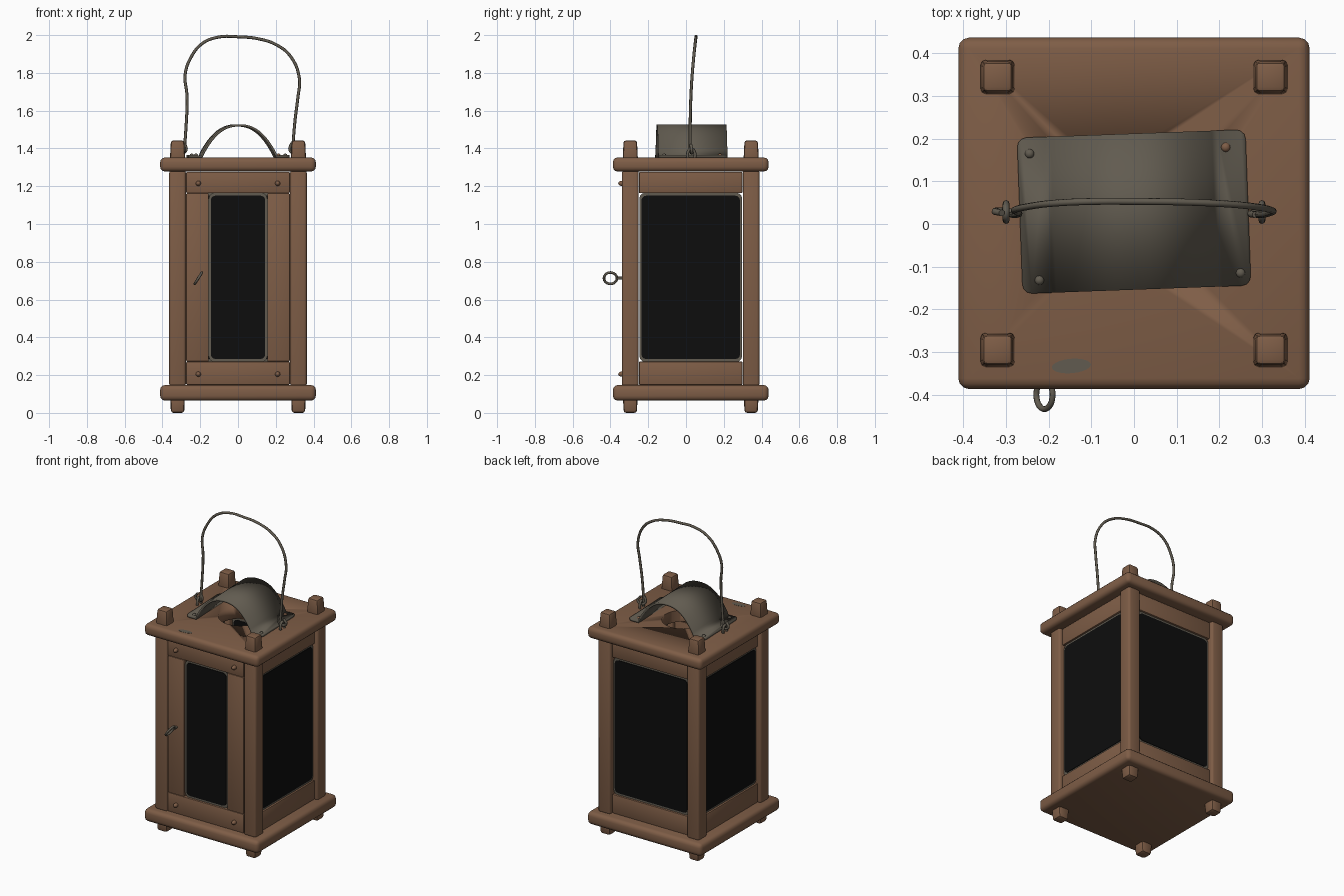
import bpy, bmesh, math
from mathutils import Matrix, Vector

old = bpy.data.objects.get("Cube")
if old:
    bpy.data.objects.remove(old, do_unlink=True)


def material(name, rgb):
    m = bpy.data.materials.new(name)
    m.use_nodes = True
    m.diffuse_color = (*rgb, 1)
    m.node_tree.nodes["Principled BSDF"].inputs["Base Color"].default_value = (*rgb, 1)
    return m


WOOD = material("brown wood", (0.21, 0.11, 0.062))
METAL = material("grey metal", (0.12, 0.105, 0.08))
GLASS = material("black glass", (0.004, 0.004, 0.004))
BODY = Matrix.Translation((0, 0.025, 0))


def finish(name, bm, mat, M=Matrix()):
    bm.transform(M)
    bmesh.ops.recalc_face_normals(bm, faces=bm.faces)
    me = bpy.data.meshes.new(name)
    bm.to_mesh(me)
    bm.free()
    me.materials.append(mat)
    ob = bpy.data.objects.new(name, me)
    bpy.context.collection.objects.link(ob)
    bpy.ops.object.select_all(action="DESELECT")
    ob.select_set(True)
    bpy.context.view_layer.objects.active = ob
    bpy.ops.object.shade_smooth_by_angle(angle=math.radians(40))
    return ob


def box(name, lo, hi, mat, bevel=0.0, M=BODY, segs=2, taper=1.0, upright=None):
    """Bevelled box; upright = axis whose parallel edges alone are rounded."""
    lo, hi = Vector(lo), Vector(hi)
    bm = bmesh.new()
    bmesh.ops.create_cube(bm, size=1)
    for v in bm.verts:
        if v.co.z > 0:
            v.co.x *= taper
            v.co.y *= taper
    bm.transform(Matrix.Translation((lo + hi) / 2) @ Matrix.Diagonal((*(hi - lo), 1)))
    if bevel:
        edges = [e for e in bm.edges if upright is None or
                 abs((e.verts[0].co - e.verts[1].co).normalized()[upright]) > 0.9]
        bmesh.ops.bevel(bm, geom=edges, offset=bevel, segments=segs, profile=0.5, affect="EDGES")
    return finish(name, bm, mat, M)


def dome(name, M, radius, height, mat):
    bm = bmesh.new()
    bmesh.ops.create_uvsphere(bm, u_segments=12, v_segments=8, radius=1)
    return finish(name, bm, mat, M @ Matrix.Diagonal((radius, radius, height, 1)))


def wire(name, pts, radius, closed=False):
    cu = bpy.data.curves.new(name, "CURVE")
    cu.dimensions = "3D"
    cu.bevel_depth, cu.bevel_resolution = radius, 2
    cu.resolution_u = 5
    cu.use_fill_caps = True
    sp = cu.splines.new("BEZIER")
    sp.bezier_points.add(len(pts) - 1)
    for bp, p in zip(sp.bezier_points, pts):
        bp.co = p
        bp.handle_left_type = bp.handle_right_type = "AUTO"
    sp.use_cyclic_u = closed
    cu.materials.append(METAL)
    ob = bpy.data.objects.new(name, cu)
    bpy.context.collection.objects.link(ob)


def ring(name, centre, a, b, radius):
    """Closed wire loop spanned by the half axes a and b."""
    c, a, b = Vector(centre), Vector(a), Vector(b)
    angles = [math.tau * i / 10 for i in range(10)]
    wire(name, [c + a * math.cos(t) + b * math.sin(t) for t in angles], radius, True)


# Base and roof boards, the roof with a smoke hole
box("base_board", (-0.412, -0.412, 0.065), (0.412, 0.412, 0.147), WOOD, 0.025, segs=3)
roof = box("roof_board", (-0.412, -0.412, 1.278), (0.412, 0.412, 1.352), WOOD, 0.025, segs=3)
bm = bmesh.new()
bmesh.ops.create_cone(bm, cap_ends=True, segments=32, radius1=0.13, radius2=0.13, depth=0.4)
cutter = finish("hole_cutter", bm, WOOD, BODY @ Matrix.Translation((0, 0, 1.3)))
cutter.hide_render = True
cut = roof.modifiers.new("smoke_hole", "BOOLEAN")
cut.operation, cut.solver, cut.object = "DIFFERENCE", "EXACT", cutter
bpy.context.view_layer.objects.active = roof
bpy.ops.object.modifier_apply(modifier=cut.name)
bpy.data.objects.remove(cutter, do_unlink=True)

# Corner posts with their pegs above the roof and feet below the base
for sx, side in ((-1, "right"), (1, "left")):
    for sy, end in ((-1, "front"), (1, "back")):
        tag = f"{end}_{side}"
        at = BODY @ Matrix.Translation((sx * 0.32, sy * 0.32, 0))
        box("post_" + tag, (-0.044, -0.044, 0.14), (0.044, 0.044, 1.285), WOOD, 0.014, at, 3)
        box("peg_" + tag, (-0.041, -0.041, 1.33), (0.041, 0.041, 1.442), WOOD, 0.012, at, taper=0.86)
        flip = at @ Matrix.Translation((0, 0, 0.09)) @ Matrix.Rotation(math.pi, 4, "X")
        box("foot_" + tag, (-0.039, -0.039, 0), (0.039, 0.039, 0.09), WOOD, 0.014, flip, taper=0.9)


def panel(tag, angle, half, face, stile):
    """Framed pane between two posts; half = half width of the pane opening."""
    M = BODY @ Matrix.Rotation(angle, 4, "Z")
    w, back = 0.274, 0.3 - face
    for part, z0, z1 in (("bottom", 0.148, 0.272), ("top", 1.163, 1.276)):
        box(f"{tag}_{part}_rail", (-w, -face, z0), (w, -0.3, z1), WOOD, 0.006, M)
    for part, s in (("first", -1), ("second", 1)):
        u0, u1 = sorted((s * half, s * w))
        if stile:
            box(f"{tag}_{part}_stile", (u0, -face, 0.272), (u1, -0.3, 1.163), WOOD, 0.005, M)
    box(tag + "_pane_rim", (-half, 0.012 - face, 0.27), (half, -0.305, 1.165), METAL,
        0.03, M, 3, upright=1)
    box(tag + "_glass", (-half + 0.011, 0.008 - face, 0.285), (half - 0.011, -0.302, 1.15), GLASS,
        0.025, M, 3, upright=1)


panel("door", 0, 0.155, 0.36, True)
panel("left_side", math.pi / 2, 0.272, 0.345, False)
panel("back", math.pi, 0.272, 0.345, False)
panel("right_side", -math.pi / 2, 0.272, 0.345, False)

# Door nails
for x in (-0.21, 0.21):
    for z in (0.205, 1.215):
        at = Matrix.Translation((x, -0.337, z)) @ Matrix.Rotation(math.pi / 2, 4, "X")
        dome("door_nail", at, 0.014, 0.022, WOOD)

# Door pull: a tilted ring on a short shank
ring("door_pull_ring", (-0.21, -0.4, 0.713), (0, -0.034, 0), (0.019, 0, 0.03), 0.007)
wire("door_pull_shank", [(-0.21, -0.368, 0.713), (-0.21, -0.33, 0.713)], 0.008)

# Arched smoke hood over the hole
HOOD = Matrix.Translation((0, 0.029, 0)) @ Matrix.Rotation(math.radians(2.1), 4, "Z")
steps = [i / 12 for i in range(-12, 13)]
profile = [(-0.268, 1.353)] + [(0.195 * t, 1.353 + 0.163 * (1 - abs(t) ** 2.4)) for t in steps]
profile.append((0.268, 1.353))
bm = bmesh.new()
rows = [[bm.verts.new((x, y, z)) for x, z in profile] for y in (-0.183, 0.183)]
for i in range(len(profile) - 1):
    bm.faces.new((rows[0][i], rows[0][i + 1], rows[1][i + 1], rows[1][i]))
corners = [row[i] for row in rows for i in (0, -1)]
bmesh.ops.bevel(bm, geom=corners, offset=0.022, segments=3, profile=0.5, affect="VERTICES")
hood = finish("smoke_hood", bm, METAL, HOOD)
thick = hood.modifiers.new("sheet", "SOLIDIFY")
thick.thickness, thick.offset = 0.012, 1 if hood.data.polygons[0].normal.z > 0 else -1

# Hood rivets
for x, y, mat in ((-0.245, 0.165, METAL), (0.215, 0.18, WOOD),
                  (-0.222, -0.132, METAL), (0.25, -0.115, METAL)):
    dome("hood_rivet", Matrix.Translation((x, y, 1.364)), 0.011, 0.009, mat)

# Wire bail with its staples and end hooks
bail = [(-0.286, 1.38), (-0.276, 1.5), (-0.27, 1.68), (-0.28, 1.79), (-0.25, 1.88), (-0.19, 1.955),
        (-0.1, 1.99), (0, 1.991), (0.11, 1.98), (0.21, 1.945), (0.28, 1.885), (0.325, 1.77),
        (0.317, 1.67), (0.302, 1.55), (0.288, 1.38)]
wire("bail", [(x, 0.022 + 0.032 * max(0, (z - 1.5) / 0.5) ** 2, z) for x, z in bail], 0.008)
for s, side in ((-1, "right"), (1, "left")):
    ring("staple_" + side, (s * 0.3, 0.028, 1.365), (0, 0.02, 0), (0, 0, 0.032), 0.008)
    wire("bail_hook_" + side, [(s * 0.285, 0.022, 1.43), (s * 0.275, 0.025, 1.39),
                               (s * 0.3, 0.03, 1.375), (s * 0.326, 0.03, 1.39),
                               (s * 0.31, 0.026, 1.42)], 0.008)

# Worn grey patch on the roof
bm = bmesh.new()
bmesh.ops.create_cone(bm, cap_ends=True, segments=20, radius1=1, radius2=1, depth=1)
finish("roof_patch", bm, METAL, Matrix.Translation((-0.147, -0.333, 1.351))
       @ Matrix.Rotation(0.08, 4, "Z") @ Matrix.Diagonal((0.046, 0.017, 0.004, 1)))
